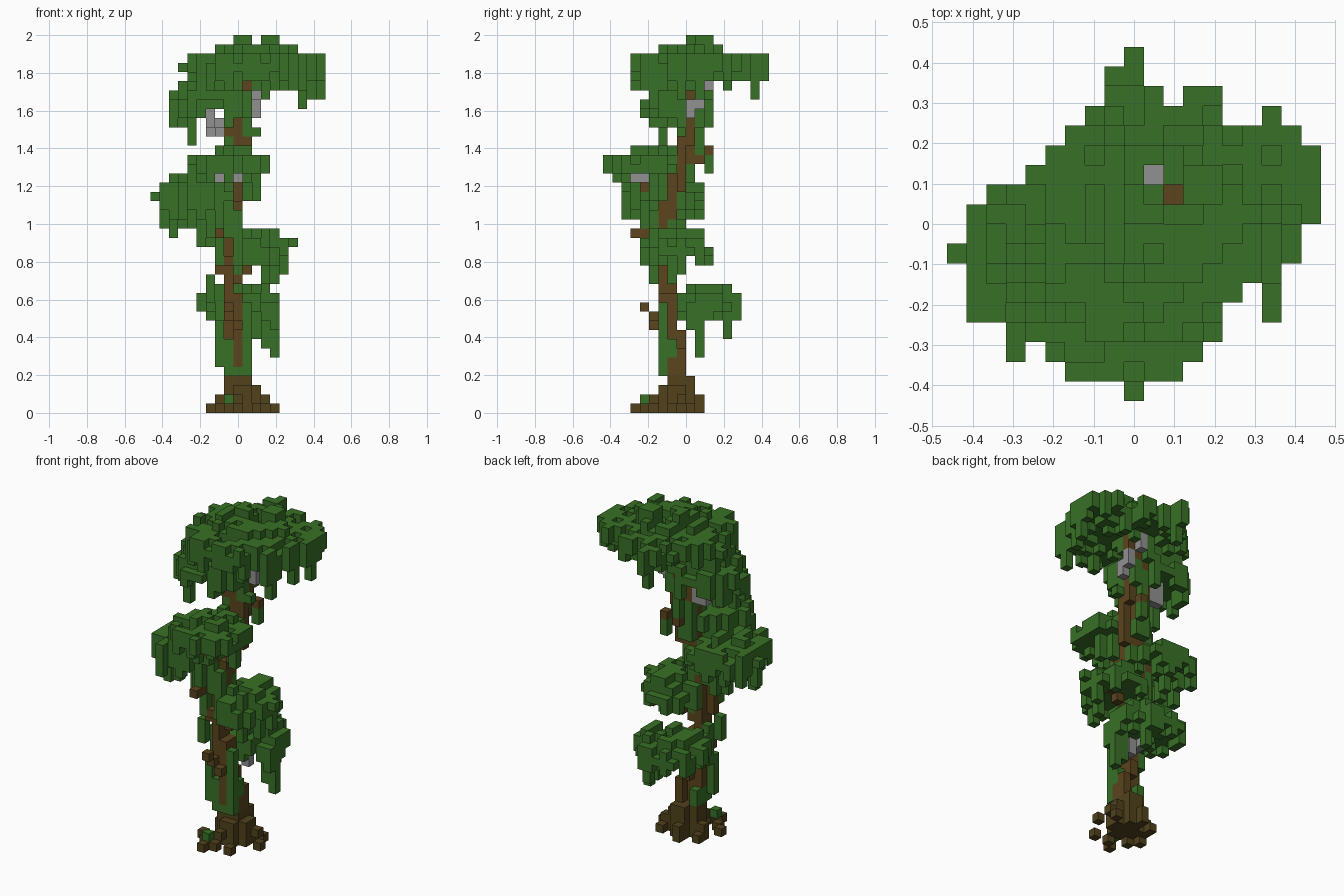
import bpy
import bmesh
import random
from mathutils import Vector

cube = bpy.data.objects.get("Cube")
if cube:
    bpy.data.objects.remove(cube, do_unlink=True)

rng = random.Random(7)
UNIT = 2 / 41                      # edge of one block
MID = Vector((9, 8.5, -0.5))       # grid position of the origin
blocks = {}                        # cell -> (part, material)


def material(name, colour):
    mat = bpy.data.materials.new(name)
    mat.use_nodes = True
    mat.diffuse_color = (*colour, 1)
    mat.node_tree.nodes["Principled BSDF"].inputs["Base Color"].default_value = (*colour, 1)
    return mat


LEAF = material("leaf green", (0.04, 0.165, 0.02))
BARK = material("bark brown", (0.105, 0.058, 0.013))
ROOT = material("root brown", (0.082, 0.054, 0.012))
STONE = material("pale grey", (0.29, 0.285, 0.29))


def put(part, mat, i, j, k):
    """Fill a cell unless another part already holds it."""
    blocks.setdefault((i, j, k), (part, mat))


def branch(start, end, grey=0):
    """Straight run of blocks; the last few are grey."""
    a, b = Vector(start), Vector(end)
    steps = int(max(abs(c) for c in b - a))
    for s in range(steps + 1):
        cell = [round(c) for c in a.lerp(b, s / max(steps, 1))]
        put("branches", STONE if s > steps - grey else BARK, *cell)


def ellipse(ci, cj, ri, rj):
    return {(i, j) for i in range(19) for j in range(18)
            if ((i - ci) / ri) ** 2 + ((j - cj) / rj) ** 2 <= 1}


def inner(cells):
    """Cells whose four neighbours are all in the set."""
    return {(i, j) for i, j in cells
            if {(i + 1, j), (i - 1, j), (i, j + 1), (i, j - 1)} <= cells}


def canopy(part, cells, top, thick, drip, step=1, rise=1):
    """Bumpy domed slab of leaves with strands hanging from the rim."""
    rim = cells - inner(cells)
    depth, layer, level = {}, cells, 0
    while layer:
        depth.update({c: level for c in layer})
        layer, level = inner(layer), level + 1
    for i, j in sorted(cells):
        high = top + min(depth[i, j] // step, rise) - (rng.random() < 0.3)
        low = top - thick + 1
        if (i, j) in rim:
            low -= rng.randint(0, drip)
        elif drip and rng.random() < 0.25:
            low -= 1
        strand(part, i, j, low, high)


def strand(part, i, j, low, high):
    for k in range(low, high + 1):
        put(part, LEAF, i, j, k)


# Spreading roots
for k, (reach, limit) in enumerate([(3.4, 1), (2.6, 1.2), (1.8, 1.6), (1.5, 1)]):
    for i in range(5, 15):
        for j in range(2, 13):
            di, dj = abs(i - 9.4), abs(j - 7.6)
            if max(di, dj) <= reach and di * dj <= limit:
                put("roots", ROOT, i, j, k)
for cell in [(6, 6), (13, 7), (8, 3), (9, 4), (11, 4), (7, 5), (12, 9), (7, 9)]:
    put("roots", ROOT, *cell, 0)

# Winding trunk through a few guide points
guide = [Vector(p) for p in [(9.4, 7.2, 0), (8.6, 6.7, 10), (7.8, 6.4, 15), (8, 6, 20),
                             (8.6, 7.3, 24), (8.8, 8.2, 27), (9, 9, 32), (10, 10, 37)]]
spine = {}
for a, b in zip(guide, guide[1:]):
    for k in range(int(a.z), int(b.z) + 1):
        spine[k] = a.lerp(b, (k - a.z) / (b.z - a.z))
for k, p in spine.items():
    for i in range(4, 15):
        for j in range(3, 14):
            if (i - p.x) ** 2 + (j - p.y) ** 2 < 0.95:
                put("trunk", BARK, i, j, k)

# Ridges of bare bark on the trunk
for start, end in [((10, 8, 4), (9, 8, 8)), ((10, 7, 3), (10, 7, 5)), ((8, 5, 16), (8, 7, 15)),
                   ((9, 6, 20), (9, 6, 22)), ((9, 7, 21), (9, 7, 23)),
                   ((10, 8, 24), (10, 8, 29)), ((10, 9, 29), (10, 9, 31))]:
    branch(start, end)

# Branches and short stubs
branch((9, 8, 8), (10, 9, 9), 1)
branch((9, 9, 10), (10, 9, 10), 2)
branch((9, 10, 10), (9, 10, 11), 2)
branch((8, 7, 13), (12, 8, 17))
branch((7, 7, 21), (4, 8, 23), 2)
branch((8, 5, 23), (7, 3, 25), 1)
branch((8, 5, 24), (8, 4, 24), 1)
branch((9, 4, 25), (9, 3, 25), 2)
branch((8, 8, 30), (7, 8, 30), 1)
branch((7, 9, 30), (7, 9, 31), 2)
branch((6, 9, 30), (6, 9, 32), 3)
branch((6, 8, 31), (6, 8, 32), 2)
branch((11, 9, 32), (11, 9, 33), 2)
branch((11, 10, 33), (11, 10, 34), 2)
branch((11, 10, 35), (11, 10, 37))
branch((10, 11, 35), (10, 11, 37), 3)
branch((9, 10, 27), (10, 11, 28))
branch((8, 5, 10), (8, 4, 11))
branch((9, 5, 9), (9, 5, 9))
branch((7, 4, 19), (7, 3, 19))

# Leaves clinging to the trunk in upright strips, sparser on its bare side
keep = {}
for k, p in spine.items():
    if k < 4:
        continue
    for i in range(4, 15):
        for j in range(3, 15):
            di, dj = i - p.x, j - p.y
            if di * di + dj * dj < 2.9:
                if k < 9:
                    bare = dj > 0.3 and di > -0.6
                else:
                    bare = (dj < 0 and abs(di) < 0.6) or (di > 0 and abs(dj) < 0.6)
                key = (i, j, (k + i * 2 + j) // 5)
                keep.setdefault(key, rng.random())
                if keep[key] < (0.15 if bare else 0.68):
                    put("trunk_vines", LEAF, i, j, k)
strand("trunk_vines", 8, 4, 1, 1)
strand("trunk_vines", 7, 6, 5, 9)
strand("trunk_vines", 6, 6, 12, 14)
strand("trunk_vines", 10, 11, 26, 27)

# Lowest canopy, at the back
canopy("low_canopy", ellipse(9.2, 11, 4.3, 3.6), 12, 2, 1)
for i, j, low in [(13, 10, 6), (12, 10, 7), (11, 13, 8), (13, 9, 9)]:
    strand("low_canopy", i, j, low, 11)

# Canopy on the left
canopy("left_canopy", ellipse(11.2, 7.6, 3.3, 3.9), 18, 2, 1)
strand("left_canopy", 15, 7, 18, 18)
for i, j, low in [(13, 7, 14), (12, 5, 14), (14, 8, 15), (11, 4, 16), (13, 10, 16)]:
    strand("left_canopy", i, j, low, 17)

# Two-tier canopy on the right and front
canopy("front_canopy", ellipse(8.4, 4.2, 4.45, 4.25) - {(8, 0)}, 27, 2, 0, 2)
for i, j, low in [(6, 1, 25), (10, 2, 25), (11, 5, 23), (10, 6, 23), (8, 1, 25), (8, 2, 24), (4, 3, 25)]:
    strand("front_canopy", i, j, low, 26)
canopy("right_canopy", ellipse(4.5, 6.6, 4.52, 4.3), 24, 2, 2, 2)
for i, j, low in [(1, 6, 20), (2, 5, 19), (3, 2, 21), (3, 6, 20), (4, 4, 20), (5, 6, 18), (5, 10, 21),
                  (6, 5, 19), (6, 7, 18), (4, 8, 20), (7, 4, 20), (2, 8, 21), (6, 9, 21), (5, 3, 21)]:
    strand("right_canopy", i, j, low, 24)

# Hanging shoulder below the crown, with an open notch under its middle
shoulder = ellipse(6.2, 7.8, 4.4, 4)
canopy("crown_shoulder", shoulder, 34, 2, 0, 1, 2)
for i, j in sorted(shoulder - inner(shoulder)):
    if i not in (6, 7):
        strand("crown_shoulder", i, j, rng.randint(31, 32), 33)
for i, j, low, high in [(2, 9, 33, 34), (4, 6, 29, 33), (11, 8, 30, 30), (3, 10, 37, 37), (8, 6, 31, 33)]:
    strand("crown_shoulder", i, j, low, high)

# Wide crown, given as one run of blocks per row
starts = [7, 6, 5, 5, 5, 4, 4, 4, 4, 5, 6, 7, 8, 8, 9]
ends = [13, 13, 14, 16, 17, 17, 18, 18, 18, 18, 17, 13, 10, 9, 9]
crown = {(i, row + 3) for row, (a, b) in enumerate(zip(starts, ends)) for i in range(a, b + 1)}
crown |= {(12, 15), (13, 15), (16, 14), (16, 5), (16, 4)}
canopy("crown", crown, 38, 2, 2, 3)
for i, j, low in [(16, 5, 33), (16, 4, 35), (18, 10, 34), (17, 8, 34), (9, 16, 34), (12, 5, 34), (9, 17, 37)]:
    strand("crown", i, j, low, 38)
for i, j in [(9, 9), (10, 9), (9, 10), (12, 10), (13, 10), (12, 11), (13, 11)]:
    strand("crown", i, j, 39, 40)

# Narrow openings above the two topmost branch ends
for i, j in [(11, 10), (10, 11)]:
    for k in (38, 39):
        blocks.pop((i, j, k), None)

# Build one mesh per part from the exposed block faces only
SIDES = [Vector(d) for d in [(1, 0, 0), (-1, 0, 0), (0, 1, 0), (0, -1, 0), (0, 0, 1), (0, 0, -1)]]
for part in dict.fromkeys(p for p, _ in blocks.values()):
    mine = {c: m for c, (p, m) in blocks.items() if p == part}
    mats = list(dict.fromkeys(mine.values()))
    bm = bmesh.new()
    for cell, mat in mine.items():
        at = Vector(cell)
        for n in SIDES:
            if tuple(int(c) for c in at + n) in blocks:
                continue
            u = Vector((n.y, n.z, n.x))
            v = n.cross(u)
            corners = [at + (n + u * a + v * b) / 2
                       for a, b in [(-1, -1), (1, -1), (1, 1), (-1, 1)]]
            face = bm.faces.new([bm.verts.new((c - MID) * UNIT) for c in corners])
            face.material_index = mats.index(mat)
    bmesh.ops.remove_doubles(bm, verts=bm.verts, dist=UNIT / 100)
    mesh = bpy.data.meshes.new(part)
    bm.to_mesh(mesh)
    bm.free()
    for mat in mats:
        mesh.materials.append(mat)
    bpy.context.collection.objects.link(bpy.data.objects.new(part, mesh))
